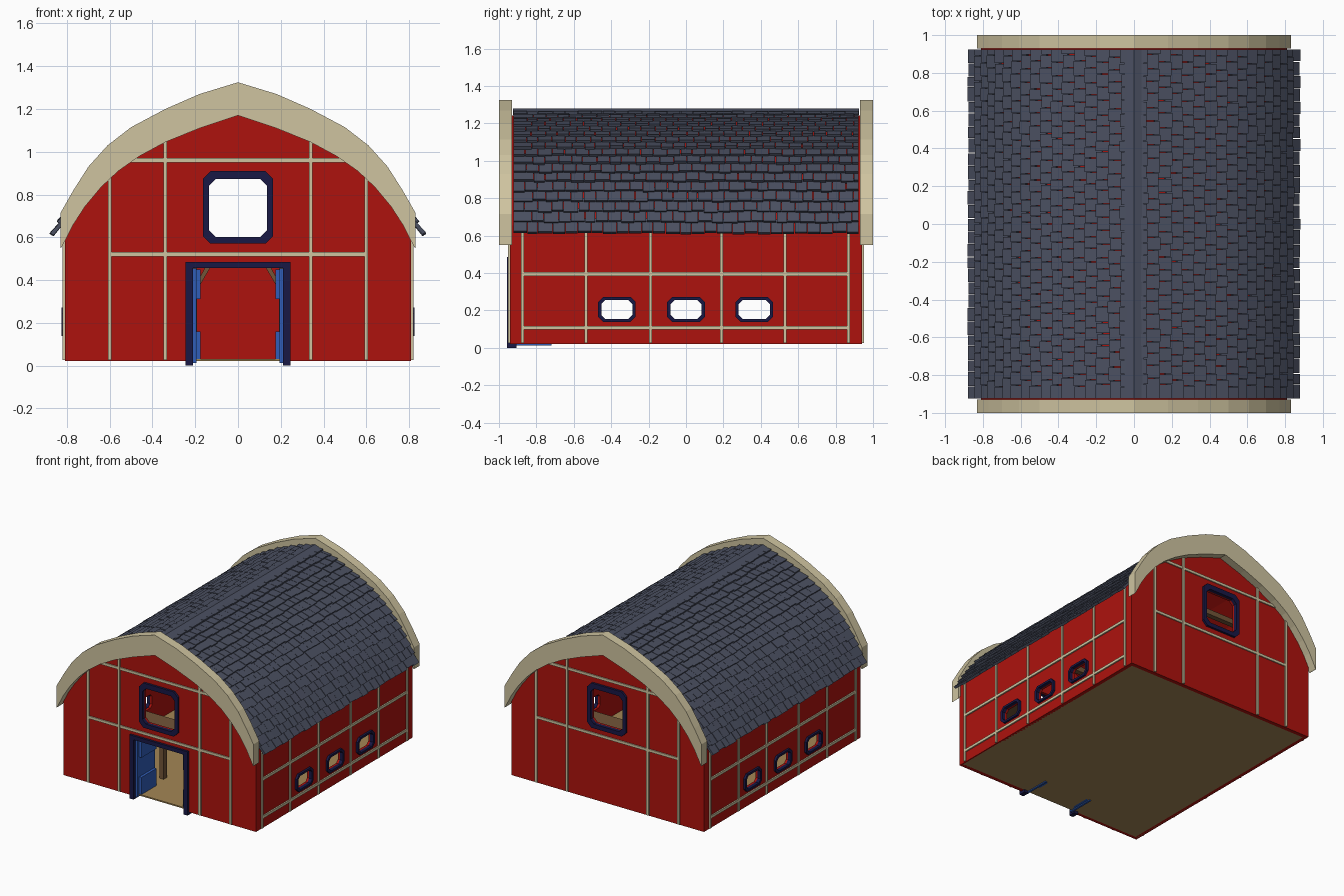
import bpy, bmesh, random
from mathutils import Vector

if "Cube" in bpy.data.objects:
    bpy.data.objects.remove(bpy.data.objects["Cube"])

random.seed(4)


def mat(name, *rgb):
    m = bpy.data.materials.new(name)
    m.diffuse_color = (*rgb, 1)
    m.use_nodes = True
    m.node_tree.nodes["Principled BSDF"].inputs["Base Color"].default_value = m.diffuse_color
    return m


RED = mat("barn_red", 0.42, 0.006, 0.004)
CREAM = mat("cream_trim", 0.62, 0.55, 0.35)
SLATE = mat("slate", 0.07, 0.08, 0.12)
NAVY = mat("navy", 0.009, 0.009, 0.06)
BLUE = mat("blue_door", 0.03, 0.11, 0.48)
TAN = mat("tan_floor", 0.37, 0.24, 0.09)
WOOD = mat("brown_wood", 0.17, 0.09, 0.04)


def finish(name, bm, material):
    bmesh.ops.recalc_face_normals(bm, faces=bm.faces)
    me = bpy.data.meshes.new(name)
    bm.to_mesh(me)
    bm.free()
    ob = bpy.data.objects.new(name, me)
    bpy.context.collection.objects.link(ob)
    me.materials.append(material)
    return ob


def place(a, b, d, axis):
    return (a, d, b) if axis == 'y' else (d, a, b)


def prism(name, pts, d0, d1, material, axis='y'):
    """Extrude a 2D outline along an axis."""
    bm = bmesh.new()
    lo, hi = [[bm.verts.new(place(a, b, d, axis)) for a, b in pts] for d in (d0, d1)]
    bm.faces.new(lo)
    bm.faces.new(hi)
    for i in range(len(pts)):
        j = (i + 1) % len(pts)
        bm.faces.new((lo[i], lo[j], hi[j], hi[i]))
    return finish(name, bm, material)


def band(name, outer, inner, d0, d1, material, axis='y', closed=False):
    """Extrude the strip between two 2D lines along an axis."""
    bm = bmesh.new()
    secs = [[bm.verts.new(place(*p, d, axis)) for p, d in
             ((o, d0), (o, d1), (i, d1), (i, d0))] for o, i in zip(outer, inner)]
    n = len(secs)
    for k in range(n if closed else n - 1):
        s, t = secs[k], secs[(k + 1) % n]
        for e in range(4):
            f = (e + 1) % 4
            bm.faces.new((s[e], s[f], t[f], t[e]))
    if not closed:
        bm.faces.new(secs[0])
        bm.faces.new(secs[-1])
    return finish(name, bm, material)


def box(name, x0, x1, y0, y1, z0, z1, material):
    return prism(name, [(x0, z0), (x1, z0), (x1, z1), (x0, z1)], y0, y1, material)


def mirrored(half):
    return [(-x, z) for x, z in reversed(half) if x > 0] + list(half)


def chamfered(cx, cz, w, h, c):
    return [(cx + sx * x, cz + sz * z) for sx, sz, x, z in (
        (-1, -1, w, h - c), (-1, -1, w - c, h), (1, -1, w - c, h), (1, -1, w, h - c),
        (1, 1, w, h - c), (1, 1, w - c, h), (-1, 1, w - c, h), (-1, 1, w, h - c))]


def cut(ob, cutter):
    mod = ob.modifiers.new("opening", 'BOOLEAN')
    mod.operation = 'DIFFERENCE'
    mod.solver = 'EXACT'
    mod.object = cutter
    bpy.context.view_layer.objects.active = ob
    bpy.ops.object.modifier_apply(modifier=mod.name)
    bpy.data.objects.remove(cutter)


# Roof line, from ridge to eave
ROOF = [(0, 1.255), (.18, 1.2), (.34, 1.13), (.5, 1.04), (.6, .955),
        (.7, .845), (.77, .745), (.82, .66), (.853, .605)]

# Side walls and vault in one shell, with gable walls at both ends
half = [(x, z - .012) for x, z in ROOF[:7]] + [(.81, .655), (.81, .02)]
outer = mirrored(half)
inner = mirrored([(x * .965, .3 + (z - .3) * .965) for x, z in half[:-1]] + [(.782, .02)])
shell = band("side_walls_and_vault", outer, inner, -.91, .91, RED)
gables = [prism("front_wall", outer, -.94, -.91, RED),
          prism("back_wall", outer, .91, .94, RED)]
side_windows = (-.37, 0, .365)
for y in side_windows:
    cut(shell, prism("cutter", chamfered(y, .205, .085, .052, .022), -1, 1, RED, 'x'))
for g in gables:
    cut(g, prism("cutter", chamfered(0, .737, .137, .137, .03), -1.1, 1.1, RED))
cut(gables[0], box("cutter", -.212, .212, -1.1, -.8, -.1, .455, RED))
box("floor", -.8, .8, -.915, .915, .02, .03, TAN)

# Roof slates: rows of overlapping tiles along the roof line
segs = [(Vector(a), Vector(b)) for a, b in zip(ROOF, ROOF[1:])]
TOTAL = sum((b - a).length for a, b in segs)


def along(s):
    for a, b in segs:
        length = (b - a).length
        if s <= length or b == segs[-1][1]:
            t = (b - a) / length
            return a + t * s, Vector((-t.y, t.x))
        s -= length


bm = bmesh.new()
ROWS, COLS = 17, 27
for side in (-1, 1):
    for r in range(ROWS):
        step = TOTAL / ROWS
        cuts = [-.925] + [-.925 + 1.85 * (c + (.5 if r % 2 else 0) + random.uniform(-.12, .12)) / COLS
                          for c in range(1, COLS)] + [.925]
        for y0, y1 in zip(cuts, cuts[1:]):
            low = step * (r + 1) + random.uniform(-.006, .006)
            lift = random.uniform(0, .004)
            p, n = along(low)
            q, m = along(max(0, low - step * 1.35))
            quad = [p + n * (.028 + lift), p + n * (.008 + lift), q - m * .004, q + m * .012]
            a, b = [[bm.verts.new((side * v.x, y, v.y)) for v in quad]
                    for y in (y0 + .0015, y1 - .0015)]
            bm.faces.new(a)
            bm.faces.new(b)
            for i in range(4):
                j = (i + 1) % 4
                bm.faces.new((a[i], a[j], b[j], b[i]))
finish("roof_slates", bm, SLATE)
band("ridge_cap", [(-.05, 1.262), (0, 1.28), (.05, 1.262)],
     [(-.05, 1.245), (0, 1.262), (.05, 1.245)], -.925, .925, SLATE)

# Thick curved barge boards at both ends
arch_out = mirrored([(0, 1.325), (.18, 1.27), (.34, 1.2), (.5, 1.115), (.61, 1.03),
                     (.7, .93), (.77, .82), (.83, .715), (.83, .55)])
arch_in = mirrored([(0, 1.17), (.18, 1.11), (.34, 1.045), (.46, .98), (.56, .91),
                    (.64, .835), (.715, .745), (.77, .66), (.824, .555)])

for s, end in ((-1, "front"), (1, "back")):
    band(end + "_barge_board", arch_out, arch_in, s * .93, s, CREAM)
    d0, d1 = s * .935, s * .951
    # Gable battens
    for x, top in ((.34, 1.06), (.6, .89)):
        for k in (-1, 1):
            box(end + "_upright_batten", k * x - .009, k * x + .009, d0, d1, .025, top, CREAM)
    for z, w in ((.52, .6), (.96, .53)):
        box(end + "_cross_batten", -w, w, d0, s * .948, z - .01, z + .01, CREAM)
    # Gable window frame
    band(end + "_window_frame", chamfered(0, .74, .163, .17, .035),
         chamfered(0, .737, .135, .135, .03), s * .93, s * .957, NAVY, closed=True)
    # Loft on posts with braces and a tie beam
    box(end + "_loft", -.78, .78, s * .6, s * .91, .475, .5, WOOD)
    box(end + "_tie_beam", -.58, .58, s * .58, s * .62, .92, .96, WOOD)
    for k in (-1, 1):
        box(end + "_post", k * .21 - .018, k * .21 + .018, s * .58, s * .62, .03, .48, WOOD)
        prism(end + "_brace", [(k * .21, .32), (k * .21, .355), (k * .145, .475), (k * .12, .475)],
              s * .585, s * .615, WOOD)

# Side wall battens and window frames
for s, side in ((-1, "left"), (1, "right")):
    x0, x1 = sorted((s * .8, s * .82))
    for y in (-.875, -.535, -.19, .19, .53, .87):
        box(side + "_upright_batten", x0, x1, y - .008, y + .008, .025, .66, CREAM)
    for z in (.107, .395):
        box(side + "_cross_batten", x0, x1, -.875, .87, z - .01, z + .01, CREAM)
    for y in side_windows:
        band(side + "_window_frame", chamfered(y, .205, .101, .067, .028),
             chamfered(y, .205, .083, .051, .022), s * .8, s * .826, NAVY, 'x', True)

# Door frame, with leaves folded inwards
band("door_frame", [(-.245, 0), (-.245, .485), (.245, .485), (.245, 0)],
     [(-.21, 0), (-.21, .455), (.21, .455), (.21, 0)], -.957, -.905, NAVY)
for k in (-1, 1):
    def leaf(name, a, b, y0, y1, z0, z1):
        x0, x1 = sorted((k * a, k * b))
        box(name, x0, x1, y0, y1, z0, z1, BLUE)
    leaf("door_leaf", .195, .21, -.93, -.72, .012, .453)
    for z0, z1 in ((.02, .16), (.31, .45)):
        leaf("door_panel", .175, .2, -.91, -.73, z0, z1)
